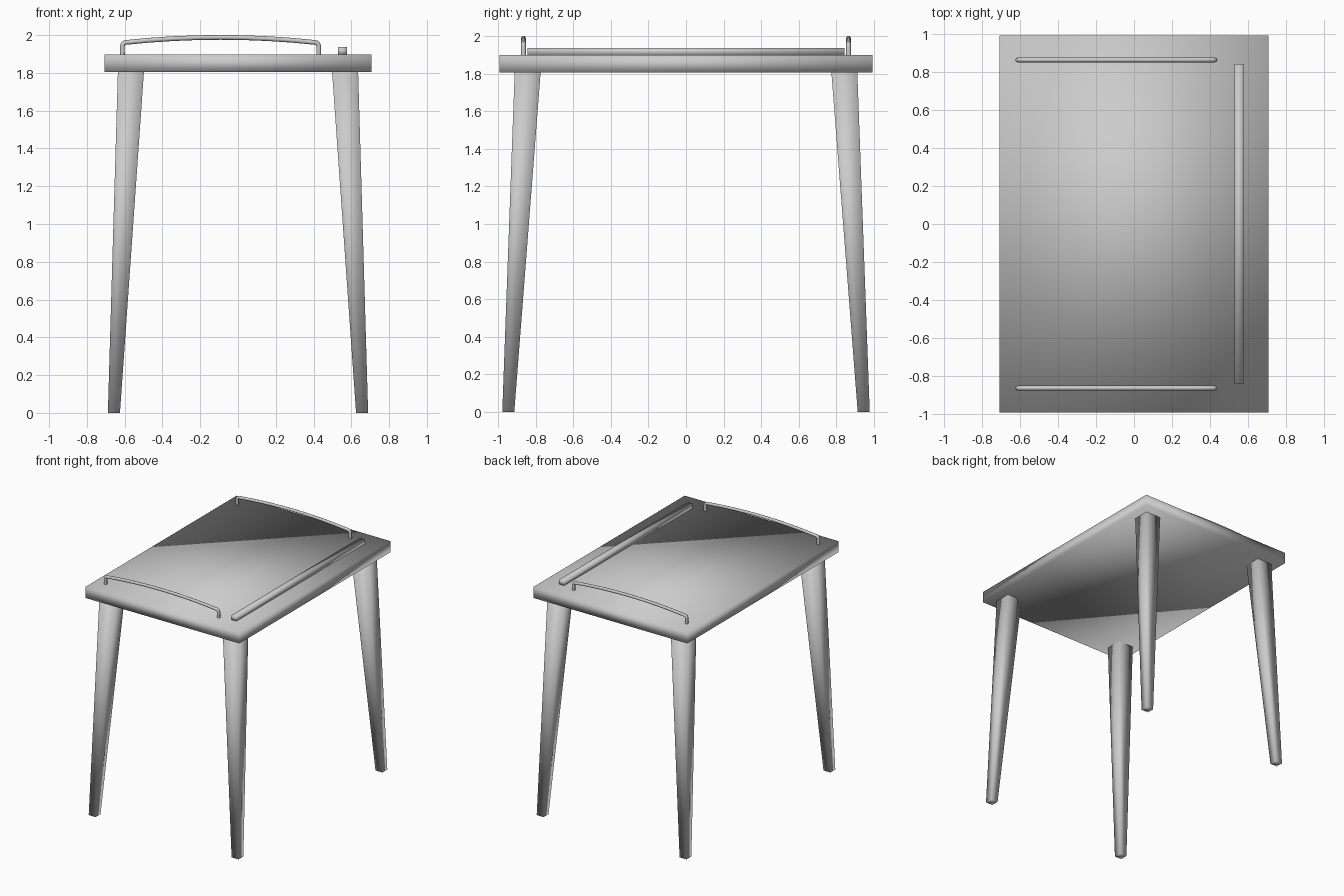
import bpy, bmesh

if "Cube" in bpy.data.objects:
    bpy.data.objects.remove(bpy.data.objects["Cube"])


def frustum(name, bottom, top):
    """Four-sided solid; each end is (cx, cy, z, half_x, half_y)."""
    bm = bmesh.new()
    bmesh.ops.create_cube(bm, size=2)
    for v in bm.verts:
        cx, cy, z, hx, hy = top if v.co.z > 0 else bottom
        v.co = (cx + v.co.x * hx, cy + v.co.y * hy, z)
    for f in bm.faces:
        f.smooth = True
    mesh = bpy.data.meshes.new(name)
    bm.to_mesh(mesh)
    bm.free()
    obj = bpy.data.objects.new(name, mesh)
    bpy.context.collection.objects.link(obj)
    return obj


def rail(name, y):
    """Arched tube handle with rounded corners."""
    cx, half, r = -0.0925, 0.5195, 0.0125
    side = [(1, 1.89), (1, 1.943), (0.992, 1.955), (0.97, 1.961)]
    arch = [(u, 1.988 - 0.027 * (u / 0.97) ** 2)
            for u in (-0.73, -0.49, -0.24, 0, 0.24, 0.49, 0.73)]
    path = [(-u, z) for u, z in side] + arch + side[::-1]
    curve = bpy.data.curves.new(name, 'CURVE')
    curve.dimensions = '3D'
    curve.bevel_depth = r
    curve.bevel_resolution = 2
    curve.use_fill_caps = True
    spline = curve.splines.new('POLY')
    spline.points.add(len(path) - 1)
    for p, (u, z) in zip(spline.points, path):
        p.co = (cx + u * half, y, z, 1)
    spline.use_smooth = True
    obj = bpy.data.objects.new(name, curve)
    bpy.context.collection.objects.link(obj)
    bpy.ops.object.select_all(action='DESELECT')
    obj.select_set(True)
    bpy.context.view_layer.objects.active = obj
    bpy.ops.object.convert(target='MESH')


# Tabletop slab
frustum("tabletop", (0, 0, 1.805, 0.707, 0.992), (0, 0, 1.898, 0.707, 0.992))

# Long stop bar on the right edge
frustum("stop_bar", (0.553, 0, 1.895, 0.023, 0.843), (0.553, 0, 1.936, 0.023, 0.843))

# Splayed, tapered legs and the two end rails
for sy, end in ((-1, "front"), (1, "back")):
    for sx, side in ((-1, "left"), (1, "right")):
        frustum(f"{end}_{side}_leg",
                (sx * 0.657, sy * 0.945, 0, 0.032, 0.032),
                (sx * 0.567, sy * 0.842, 1.806, 0.069, 0.069))
    rail(f"{end}_rail", sy * 0.864)
